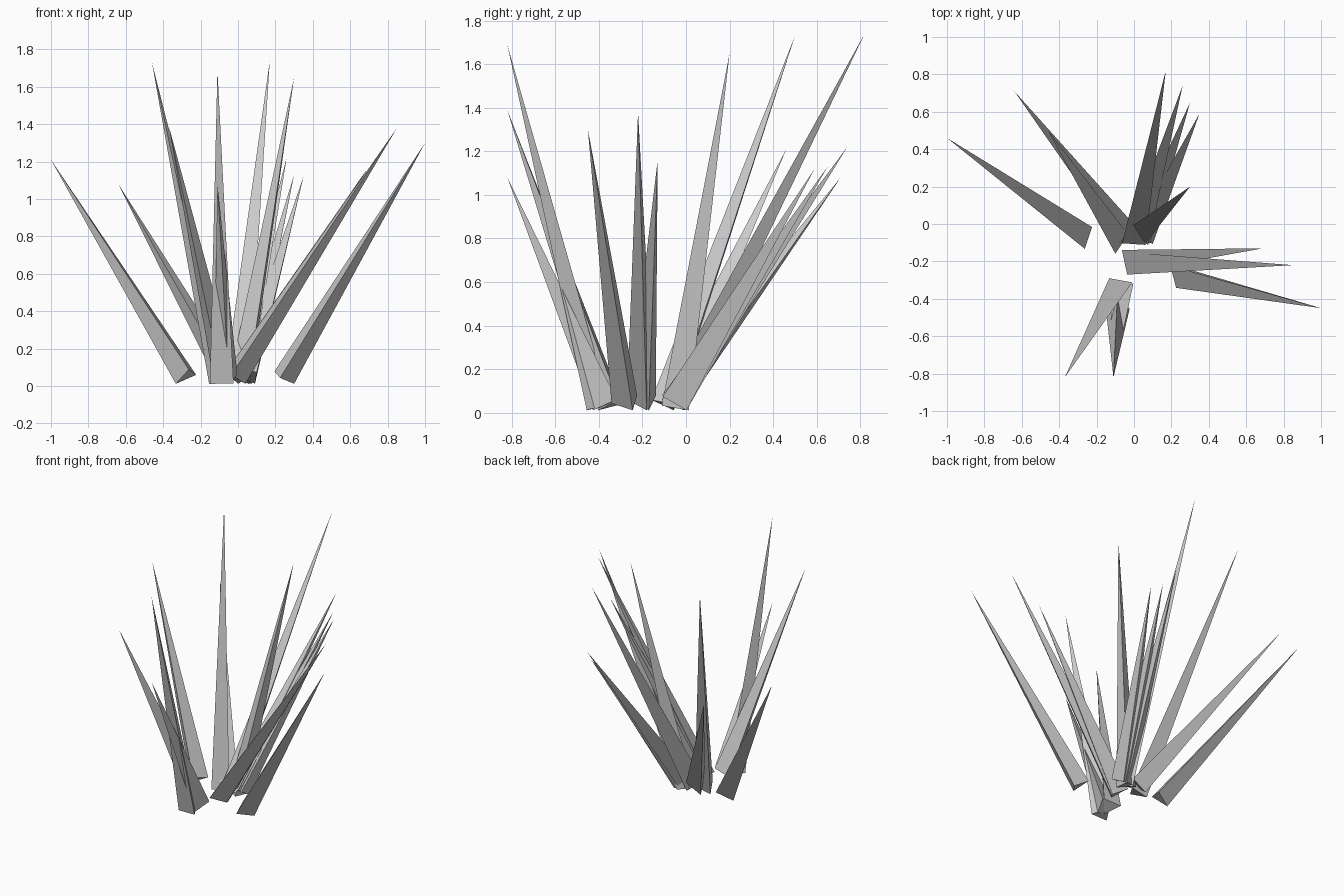
import bpy, math
from mathutils import Vector

if "Cube" in bpy.data.objects:
    bpy.data.objects.remove(bpy.data.objects["Cube"])

R = 0.073  # circumradius of each triangular root


def blade(name, tip, root, azimuth):
    """Three-sided spike; root face is square to its axis, one corner faces azimuth."""
    tip = Vector(tip)
    base = Vector((root[0], root[1], 0.045))
    for _ in range(3):
        axis = (tip - base).normalized()
        a = math.radians(azimuth)
        # horizontal heading tilted into the root plane
        u = Vector((math.cos(a), math.sin(a), 0))
        u.z = -(u.x * axis.x + u.y * axis.y) / axis.z
        u.normalize()
        v = axis.cross(u)
        ring = [base + R * (u * math.cos(t) + v * math.sin(t))
                for t in (0, 2 * math.pi / 3, 4 * math.pi / 3)]
        base.z += 0.012 - min(p.z for p in ring)
    mesh = bpy.data.meshes.new(name)
    mesh.from_pydata(ring + [tip], [], [(2, 1, 0), (0, 1, 3), (1, 2, 3), (2, 0, 3)])
    bpy.context.collection.objects.link(bpy.data.objects.new(name, mesh))


# tip, root position on the ground, heading of the leading root corner
blades = {
    "left_blade": [
        ((-1.00, 0.46, 1.21), (-0.273, -0.07), 171),
        ((-0.64, 0.71, 1.08), (-0.06, -0.04), 150),
        ((-0.46, 0.50, 1.73), (-0.095, -0.09), 150)],
    "back_blade": [
        ((0.17, 0.82, 1.74), (0.00, -0.075), 88),
        ((0.26, 0.74, 1.22), (0.03, -0.06), 65),
        ((0.30, 0.65, 1.13), (0.045, -0.05), 60),
        ((0.35, 0.59, 1.12), (0.06, -0.05), 60),
        ((0.30, 0.20, 1.65), (0.025, -0.045), 54)],
    "right_blade": [
        ((0.69, -0.13, 1.16), (-0.02, -0.19), 18),
        ((0.85, -0.22, 1.38), (-0.02, -0.20), 18),
        ((1.00, -0.45, 1.30), (0.24, -0.27), 23)],
    "front_blade": [
        ((-0.11, -0.82, 1.69), (-0.087, -0.42), 90),
        ((-0.37, -0.82, 1.39), (-0.075, -0.335), -97),
        ((-0.11, -0.82, 1.08), (-0.06, -0.36), -80)],
}
for name, group in blades.items():
    for i, (tip, root, azimuth) in enumerate(group, 1):
        blade(f"{name}_{i}", tip, root, azimuth)
